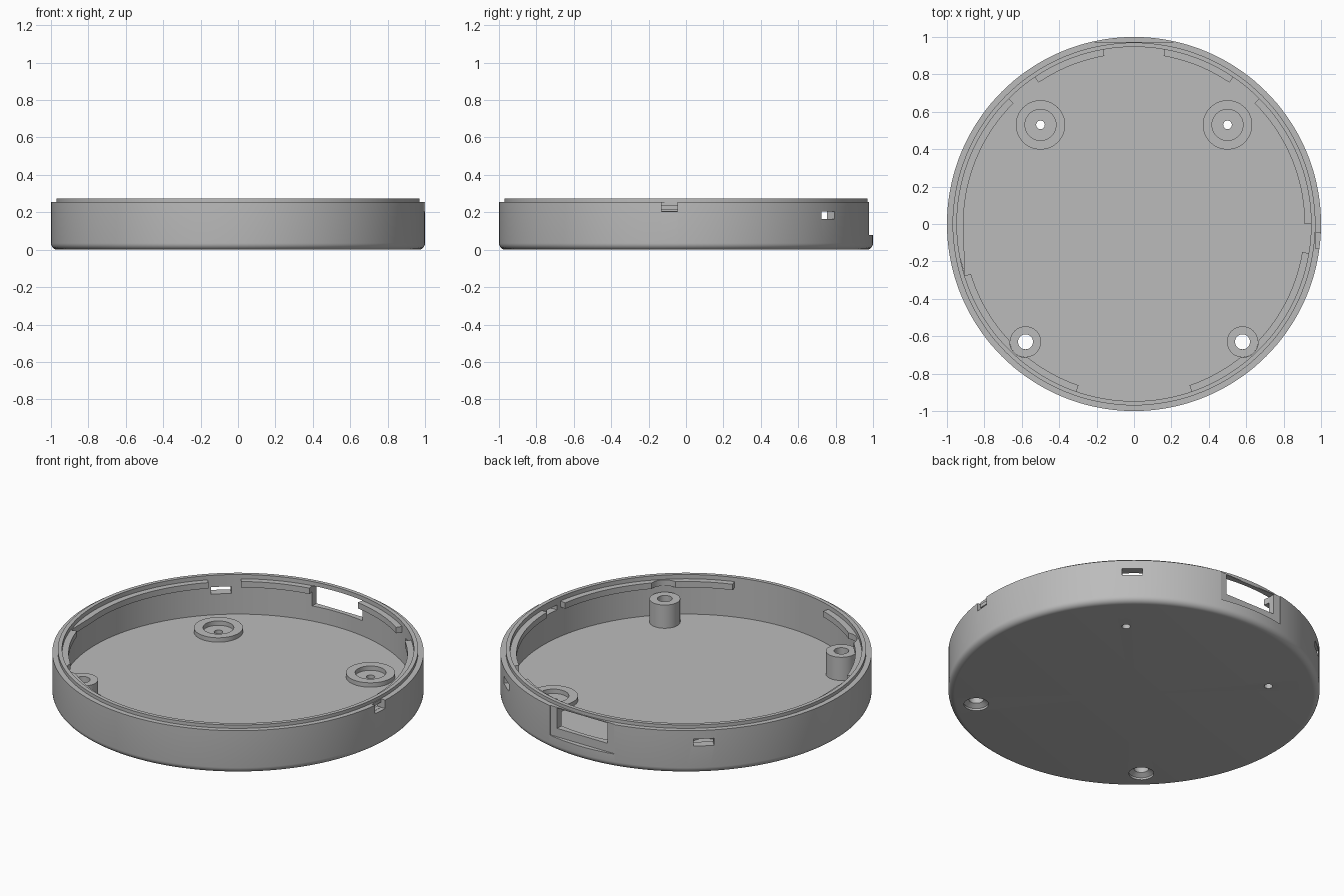
import bpy, bmesh, math
from mathutils import Matrix, Vector

cube = bpy.data.objects.get("Cube")
if cube:
    bpy.data.objects.remove(cube, do_unlink=True)

grey = bpy.data.materials.new("plain_grey")
grey.use_nodes = True
grey.diffuse_color = (0.5, 0.5, 0.5, 1)
grey.node_tree.nodes["Principled BSDF"].inputs["Base Color"].default_value = (0.5, 0.5, 0.5, 1)

FLOOR, RIM, TOP = 0.04, 0.255, 0.275
R_WALL, R_LIP, R_RIDGE = 0.947, 0.97, 0.912


def finish(bm, name):
    bmesh.ops.remove_doubles(bm, verts=bm.verts, dist=1e-5)
    bmesh.ops.recalc_face_normals(bm, faces=bm.faces)
    mesh = bpy.data.meshes.new(name)
    bm.to_mesh(mesh)
    bm.free()
    mesh.materials.append(grey)
    obj = bpy.data.objects.new(name, mesh)
    bpy.context.collection.objects.link(obj)
    return obj


def lathe(name, profile, centre=(0, 0), steps=48, closed=True):
    """Turn an (r, z) profile around a vertical axis."""
    bm = bmesh.new()
    vs = [bm.verts.new((r, 0, z)) for r, z in profile]
    pairs = list(zip(vs, vs[1:] + vs[:1]))
    edges = [bm.edges.new(p) for p in (pairs if closed else pairs[:-1])]
    bmesh.ops.spin(bm, geom=vs + edges, cent=(0, 0, 0), axis=(0, 0, 1),
                   angle=math.tau, steps=steps)
    bmesh.ops.translate(bm, verts=bm.verts, vec=(*centre, 0))
    return finish(bm, name)


def box(name, low, high, turn=0):
    low, high = Vector(low), Vector(high)
    bm = bmesh.new()
    bmesh.ops.create_cube(bm, size=1, matrix=Matrix.Rotation(turn, 4, 'Z')
                          @ Matrix.Translation((low + high) / 2)
                          @ Matrix.Diagonal((*(high - low), 1)))
    return finish(bm, name)


def plug(name, profile, centre):
    return lathe(name, [(0, profile[0][1])] + profile + [(0, profile[-1][1])],
                 centre, 32, closed=False)


def select(obj):
    bpy.ops.object.select_all(action='DESELECT')
    obj.select_set(True)
    bpy.context.view_layer.objects.active = obj


def cut(obj, cutter, keep=False):
    cutter.hide_render = True
    select(obj)
    mod = obj.modifiers.new("cut", 'BOOLEAN')
    mod.operation, mod.solver, mod.object = 'DIFFERENCE', 'EXACT', cutter
    bpy.ops.object.modifier_apply(modifier=mod.name)
    if not keep:
        bpy.data.objects.remove(cutter, do_unlink=True)


def ridge(name, start, end, taper=None):
    """Arc-shaped snap ridge inside the wall, angles in degrees."""
    n = max(3, int(abs(end - start) / 2.5))
    angles = [math.radians(start + (end - start) * i / n) for i in range(n + 1)]
    ring = [(R_RIDGE, a) for a in angles]
    if taper:
        ring.append((R_WALL, math.radians(taper)))
    ring += [(R_WALL + 0.01, a) for a in reversed(angles)]
    bm = bmesh.new()
    face = bm.faces.new([bm.verts.new((r * math.cos(a), r * math.sin(a), 0.215))
                         for r, a in ring])
    up = bmesh.ops.extrude_face_region(bm, geom=[face])["geom"]
    bmesh.ops.translate(bm, verts=[v for v in up if isinstance(v, bmesh.types.BMVert)],
                        vec=(0, 0, 0.035))
    return finish(bm, name)


# Round tray: rounded bottom edge, wall and raised lip
fillet = 0.035
corner = [(1 - fillet + fillet * math.sin(t), fillet - fillet * math.cos(t))
          for t in [i * math.pi / 12 for i in range(7)]]
shell = lathe("tray_shell", [(0, 0)] + corner + [
    (1, RIM), (R_LIP, RIM), (R_LIP, TOP), (R_WALL, TOP), (R_WALL, FLOOR), (0, FLOOR)],
    steps=144, closed=False)

# Rear port: shallow flat recess with a through window
cut(shell, box("port_recess", (-0.21, 0.973, 0.08), (0.21, 1.1, 0.4)))
cut(shell, box("port_window", (-0.165, 0.85, 0.13), (0.165, 1.1, 0.25)))

# Side notch: open step in the rim with a small slot behind
cut(shell, box("notch_step", (0.971, -0.13, 0.205), (1.1, -0.045, 0.3)))
cut(shell, box("notch_slot", (0.9, -0.13, 0.206), (1.1, -0.045, 0.235)))

# Two radial vent slots
for degrees in (49.5, 130.5):
    cut(shell, box("vent_slot", (0.88, -0.055, 0.163), (1.1, 0.055, 0.205),
                   math.radians(degrees)))

# Snap ridges around the inner wall
ridges = [ridge("ridge_rear_left", 56, 80), ridge("ridge_rear_right", 100, 124),
          ridge("ridge_side_left", 0, 45), ridge("ridge_side_right", 135, 185, 197),
          ridge("ridge_front_left", -71, -9.5), ridge("ridge_front_right", 197, 251)]

for side, label in ((1, "left"), (-1, "right")):
    # Screw posts with countersunk holes, and clearance through the ridge
    post = (side * 0.58, -0.63)
    cut(shell, plug("screw_hole", [(0.067, -0.05), (0.067, 0.012), (0.04, 0.03), (0.04, 0.1)], post))
    lathe("screw_post_" + label, [(0.04, 0.038), (0.083, 0.038), (0.083, 0.178), (0.04, 0.178)], post)
    cut(ridges[4 if side > 0 else 5],
        plug("post_clearance", [(0.084, 0.15), (0.084, 0.35)], post))
    # Low ring pads with a pin hole
    pad = (side * 0.5, 0.53)
    cut(shell, plug("pin_hole", [(0.023, -0.05), (0.023, 0.1)], pad))
    lathe("ring_pad_" + label, [(0.083, 0.038), (0.132, 0.038), (0.132, 0.066), (0.083, 0.066)], pad)

for obj in list(bpy.context.collection.objects):
    if obj.type == 'MESH' and grey.name in obj.data.materials:
        select(obj)
        bpy.ops.object.shade_smooth_by_angle(angle=math.radians(30))
bpy.ops.object.select_all(action='DESELECT')
